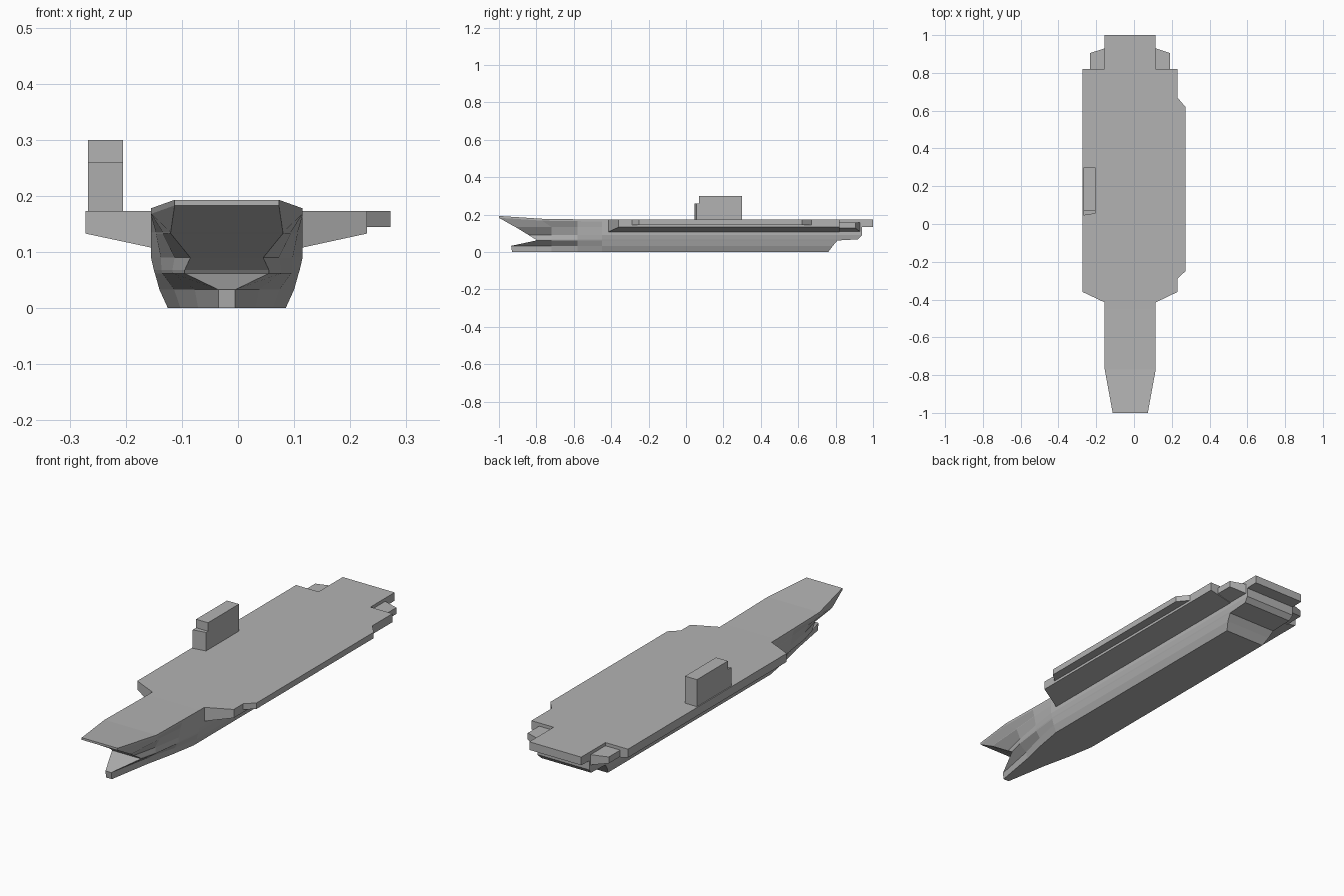
import bpy
import bmesh

cube = bpy.data.objects.get("Cube")
if cube:
    bpy.data.objects.remove(cube, do_unlink=True)

GREY = (0.45, 0.45, 0.45, 1.0)
paint = bpy.data.materials.new("naval grey")
paint.use_nodes = True
paint.diffuse_color = GREY
paint.node_tree.nodes["Principled BSDF"].inputs["Base Color"].default_value = GREY

DECK = 0.173
HULL_X = -0.02
HALF = 0.135
PORT, STARBOARD = HULL_X + HALF, HULL_X - HALF


def finish(name, bm):
    bmesh.ops.recalc_face_normals(bm, faces=bm.faces)
    mesh = bpy.data.meshes.new(name)
    bm.to_mesh(mesh)
    bm.free()
    mesh.materials.append(paint)
    obj = bpy.data.objects.new(name, mesh)
    bpy.context.collection.objects.link(obj)
    return obj


def slab(name, plan, top, bottom):
    """Solid from a plan outline; bottom gives the underside height at x."""
    bm = bmesh.new()
    upper = [bm.verts.new((x, y, top)) for x, y in plan]
    lower = [bm.verts.new((x, y, bottom(x))) for x, y in plan]
    bm.faces.new(upper)
    bm.faces.new(lower[::-1])
    for i in range(len(plan)):
        j = (i + 1) % len(plan)
        bm.faces.new((upper[i], lower[i], lower[j], upper[j]))
    return finish(name, bm)


def slope(x0, z0, x1, z1):
    return lambda x: z0 + (z1 - z0) * (x - x0) / (x1 - x0)


# Hull: waterlines as (z, bow y, bow half width, full half width, stern y)
waterlines = [
    (0.0, -0.93, 0.015, 0.105, 0.76),
    (0.033, -0.935, 0.015, 0.12, 0.785),
    (0.062, -0.80, 0.075, 0.128, 0.81),
    (0.068, -0.805, 0.075, 0.13, 0.92),
    (0.09, -0.84, 0.065, HALF, 0.94),
    (0.133, -0.91, 0.10, HALF, 0.94),
    (0.135, -0.915, 0.10, HALF, 1.0),
    (0.163, -1.0, 0.093, HALF, 1.0),
    (DECK, -1.0, 0.093, HALF, 1.0),
]
sheer = (0.02, 0.005, 0.002, 0, 0)

bm = bmesh.new()
levels = []
for z, bow, tip, full, stern in waterlines:
    at_deck = z > 0.15
    ys = (bow, -0.77 if at_deck else -0.72, -0.58, -0.45, stern)
    fullness = (0, 1, 1, 1, 1) if at_deck else (0, 0.4, 0.75, 1, 1)
    sides = []
    for side in (-1, 1):
        sides.append([bm.verts.new((HULL_X + side * (tip + (full - tip) * f), y,
                                    z + (rise if at_deck else 0)))
                      for y, f, rise in zip(ys, fullness, sheer)])
    levels.append(sides)
for low, high in zip(levels, levels[1:]):
    for a, b in zip(low, high):
        for i in range(4):
            bm.faces.new((a[i], a[i + 1], b[i + 1], b[i]))
    for end in (0, -1):
        bm.faces.new((low[0][end], low[1][end], high[1][end], high[0][end]))
for a, b in (levels[0], levels[-1]):
    for i in range(4):
        bm.faces.new((a[i], a[i + 1], b[i + 1], b[i]))
finish("hull", bm)

# Flight deck wings with sloping undersides
for name, inner, outer in (("left_deck_wing", PORT, 0.23),
                           ("right_deck_wing", STARBOARD, -0.272)):
    slab(name, [(inner, -0.415), (outer, -0.36), (outer, 0.82), (inner, 0.82)],
         DECK, slope(inner, 0.108, outer, 0.133))

# Narrow extension along the left deck edge
slab("left_deck_edge", [(0.23, -0.29), (0.272, -0.25), (0.272, 0.62), (0.23, 0.67)],
     DECK, lambda x: 0.145)

# Lower platforms beside the stern
for name, inner, outer in (("left_stern_platform", PORT, 0.19),
                           ("right_stern_platform", STARBOARD, -0.232)):
    slab(name, [(inner, 0.82), (outer, 0.82), (outer, 0.905), (inner, 0.93)],
         0.158, slope(inner, 0.11, outer, 0.128))

# Island tower and its lower bridge step
slab("island_tower", [(-0.267, 0.07), (-0.205, 0.07), (-0.205, 0.30), (-0.267, 0.30)],
     0.30, lambda x: 0.17)
slab("island_bridge", [(-0.267, 0.045), (-0.205, 0.055), (-0.205, 0.07), (-0.267, 0.07)],
     0.26, lambda x: 0.17)
